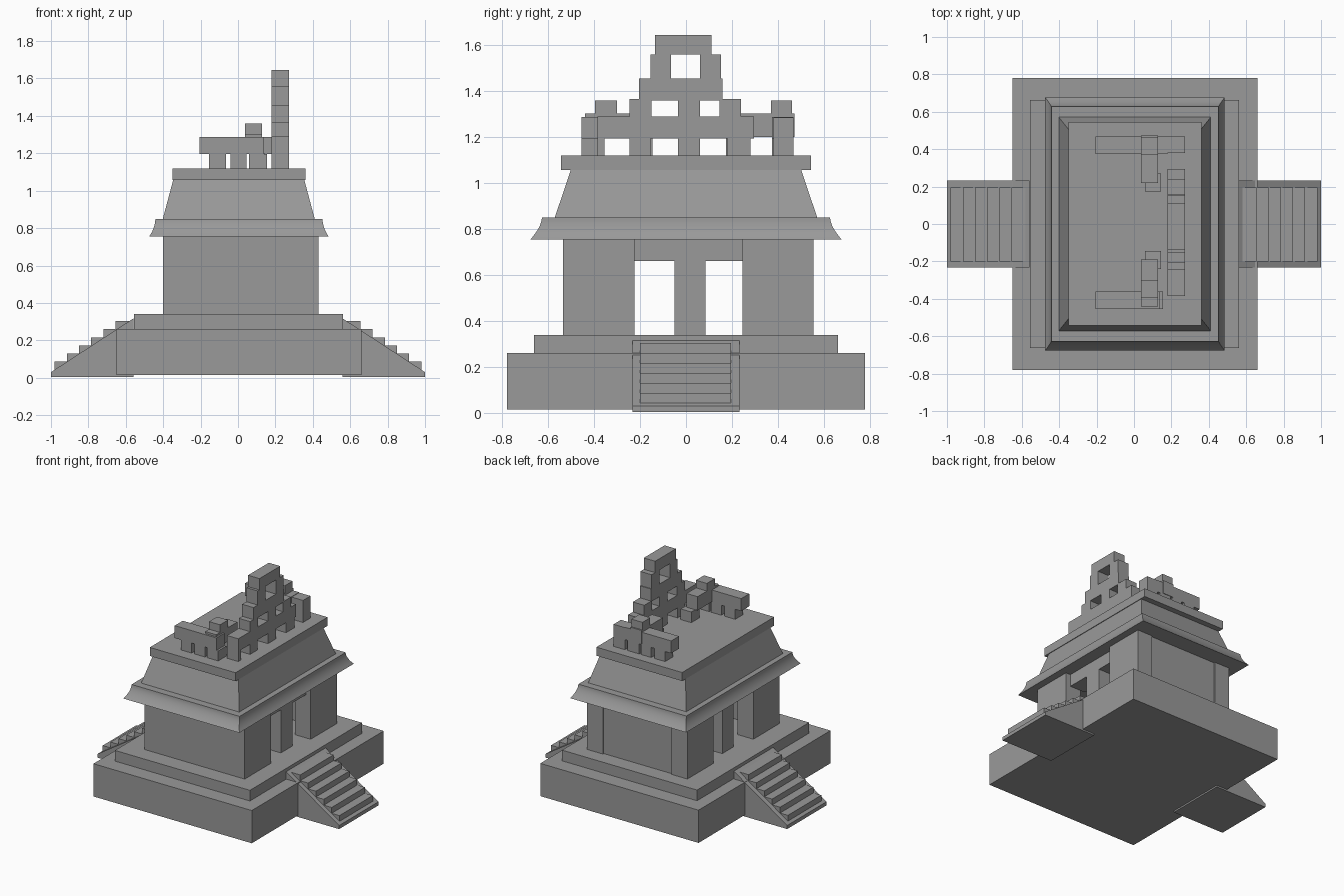
import bpy
import bmesh
import math

default = bpy.data.objects.get("Cube")
if default:
    bpy.data.objects.remove(default, do_unlink=True)

stone = bpy.data.materials.new("grey_stone")
stone.use_nodes = True
stone.diffuse_color = (0.32, 0.32, 0.32, 1)
stone.node_tree.nodes["Principled BSDF"].inputs["Base Color"].default_value = (0.32, 0.32, 0.32, 1)


def finish(name, bm):
    bmesh.ops.recalc_face_normals(bm, faces=bm.faces[:])
    mesh = bpy.data.meshes.new(name)
    bm.to_mesh(mesh)
    bm.free()
    mesh.materials.append(stone)
    obj = bpy.data.objects.new(name, mesh)
    bpy.context.collection.objects.link(obj)
    return obj


def loft(name, levels):
    """Stack of rectangles, each (z, x0, x1, y0, y1), skinned and capped."""
    bm = bmesh.new()
    rings = [[bm.verts.new(p) for p in ((a, c, z), (b, c, z), (b, d, z), (a, d, z))]
             for z, a, b, c, d in levels]
    bm.faces.new(rings[0])
    bm.faces.new(rings[-1])
    for low, high in zip(rings, rings[1:]):
        for i in range(4):
            j = (i + 1) % 4
            bm.faces.new((low[i], low[j], high[j], high[i]))
    return finish(name, bm)


def box(name, x, y, z):
    return loft(name, [(h, *x, *y) for h in z])


def prism(name, profile, y0, y1):
    """Extrude an xz outline along y."""
    bm = bmesh.new()
    face = bm.faces.new([bm.verts.new((x, y0, z)) for x, z in profile])
    result = bmesh.ops.extrude_face_region(bm, geom=[face])
    moved = [v for v in result["geom"] if isinstance(v, bmesh.types.BMVert)]
    bmesh.ops.translate(bm, verts=moved, vec=(0, y1 - y0, 0))
    return finish(name, bm)


# Two-step platform
box("platform_base", (-0.65, 0.66), (-0.78, 0.78), (0.015, 0.26))
box("platform_step", (-0.555, 0.562), (-0.662, 0.662), (0.26, 0.34))

# Stairways on both ends: sloping ramp with treads standing proud of it
for side, label in ((1, "left"), (-1, "right")):
    ramp = [(0.558, 0.003), (1.0, 0.003), (1.0, 0.03), (0.558, 0.318)]
    prism(label + "_stair_ramp", [(side * x, z) for x, z in ramp], -0.233, 0.232)
    outline = [(0.558, 0.01)]
    for i in range(6):
        x = 0.98 - 0.065 * i
        z = 0.086 + 0.0435 * i
        outline += [(x, z - 0.0435 if i else 0.01), (x, z)]
    outline.append((0.558, outline[-1][1]))
    prism(label + "_stair_treads", [(side * x, z) for x, z in outline], -0.2, 0.195)

# Hollow chamber: corner piers, side walls, recessed pillars and lintels
wall_z = (0.34, 0.76)
for label, outer, inner in (("left", 0.43, 0.3), ("right", -0.4, -0.27)):
    x = sorted((outer, inner))
    recess = math.copysign(0.04, outer)
    recessed_x = sorted((outer - recess, inner - recess))
    box(label + "_front_pier", x, (-0.535, -0.225), wall_z)
    box(label + "_back_pier", x, (0.245, 0.555), wall_z)
    box(label + "_door_pillar", recessed_x, (-0.05, 0.085), (0.34, 0.665))
    box(label + "_lintel", recessed_x, (-0.225, 0.245), (0.662, 0.76))
box("front_wall", (-0.27, 0.3), (-0.535, -0.42), wall_z)
box("back_wall", (-0.27, 0.3), (0.43, 0.545), wall_z)

# Flared eave with a concave profile
levels = []
for i in range(9):
    t = i / 8
    flare = 0.033 * (1 - t) ** 2
    long_flare = 0.05 * (1 - t) ** 1.7
    levels.append((0.755 + 0.095 * t, -0.442 - flare, 0.452 + flare,
                   -0.627 - long_flare, 0.627 + long_flare))
eave = loft("flared_eave", levels)
bpy.ops.object.select_all(action="DESELECT")
eave.select_set(True)
bpy.context.view_layer.objects.active = eave
bpy.ops.object.shade_smooth_by_angle(angle=math.radians(30))

# Sloping roof and flat slab
loft("sloping_roof", [(0.85, -0.402, 0.41, -0.571, 0.571),
                      (1.056, -0.347, 0.355, -0.502, 0.502)])
box("roof_slab", (-0.35, 0.36), (-0.543, 0.545), (1.056, 1.12))

# Tall openwork roof comb: alternating rows of posts and beams
comb_rows = [
    ("lower_post", (1.12, 1.195), [(-0.385, -0.355), (-0.245, -0.155), (-0.035, 0.06), (0.18, 0.28)]),
    ("lower_beam", (1.195, 1.29), [(-0.385, 0.295)]),
    ("middle_post", (1.29, 1.365), [(-0.245, -0.15), (-0.035, 0.06), (0.145, 0.24)]),
    ("middle_beam", (1.36, 1.455), [(-0.205, 0.158)]),
    ("upper_post", (1.455, 1.56), [(-0.155, -0.065), (0.06, 0.152)]),
    ("top_beam", (1.56, 1.645), [(-0.135, 0.11)]),
]
for name, z, spans in comb_rows:
    for i, y in enumerate(spans):
        box(f"comb_{name}_{i + 1}", (0.178, 0.272), y, z)
box("comb_corner_post", (0.178, 0.272), (0.38, 0.468), (1.12, 1.285))

# Low side wings: beam on posts, cross beam and cap block
wings = (("front", (-0.455, -0.36), (-0.44, -0.19), (-0.24, -0.145), (-0.395, -0.3), 0.14),
         ("back", (0.375, 0.468), (0.22, 0.472), (0.175, 0.27), (0.37, 0.462), 0.178))
for label, y, cross_y, stub_y, cap_y, end in wings:
    box(label + "_wing_beam", (-0.205, end), y, (1.195, 1.288))
    for i, x in enumerate(((-0.155, -0.065), (-0.04, 0.045), (0.06, 0.155))):
        box(f"{label}_wing_post_{i + 1}", x, y, (1.12, 1.195))
    box(label + "_cross_beam", (0.037, 0.128), cross_y, (1.2, 1.303))
    box(label + "_cross_post", (0.058, 0.145), stub_y, (1.12, 1.2))
    box(label + "_cap_block", (0.037, 0.128), cap_y, (1.295, 1.36))
